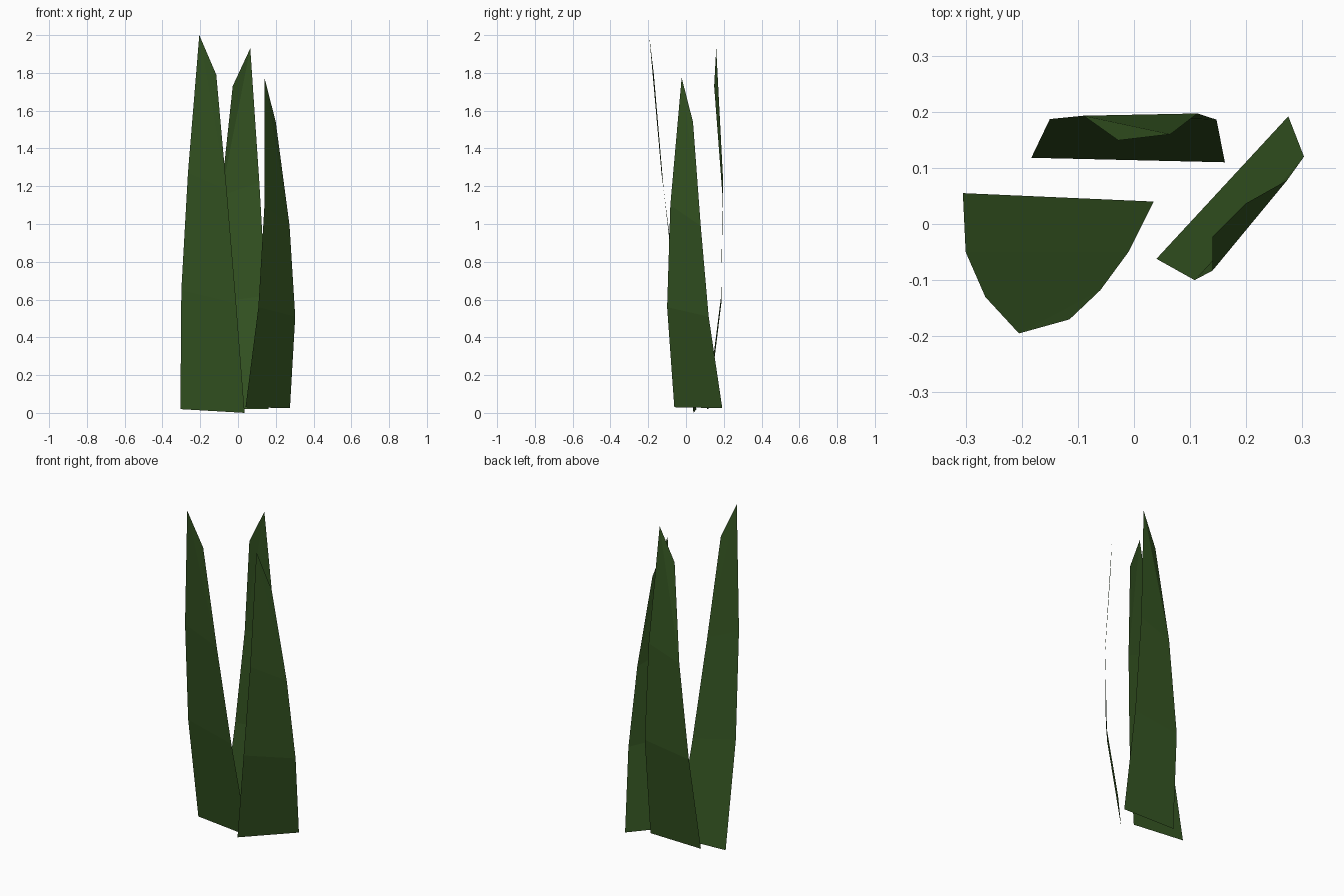
import bpy

if "Cube" in bpy.data.objects:
    bpy.data.objects.remove(bpy.data.objects["Cube"])

green = bpy.data.materials.new("grass_green")
green.diffuse_color = (0.035, 0.09, 0.016, 1)
green.use_nodes = True
green.node_tree.nodes["Principled BSDF"].inputs["Base Color"].default_value = green.diffuse_color


def blade(name, long_edge, short_edge, tip):
    """Single-sheet grass blade: two edges from base upward, joined at a slanted tip.
    The short edge has three points; the long edge has one extra shoulder point."""
    n = len(short_edge)
    verts = short_edge + long_edge + [tip]
    last = len(verts) - 1
    faces = [(i, n + i, n + i + 1, i + 1) for i in range(n - 1)]
    # slanted tip: one face across the blade, one beside the shoulder
    top, side, shoulder = n - 1, 2 * n - 1, 2 * n
    if len(long_edge) == n + 1:
        faces += [(top, side, last), (side, shoulder, last)]
    me = bpy.data.meshes.new(name)
    me.from_pydata(verts, [], faces)
    me.materials.append(green)
    ob = bpy.data.objects.new(name, me)
    bpy.context.collection.objects.link(ob)
    return ob


# front left blade, bending towards the front
blade("front_left_blade",
      [(0.035, 0.04, 0.0), (-0.01, -0.05, 0.58), (-0.06, -0.118, 1.18), (-0.115, -0.17, 1.79)],
      [(-0.305, 0.055, 0.02), (-0.30, -0.05, 0.65), (-0.265, -0.13, 1.27)],
      (-0.205, -0.195, 2.0))

# back blade, curling over at the top
blade("back_blade",
      [(-0.183, 0.118, 0.02), (-0.15, 0.187, 0.58), (-0.09, 0.193, 1.15), (-0.028, 0.149, 1.73)],
      [(0.162, 0.11, 0.02), (0.147, 0.186, 0.62), (0.113, 0.197, 1.22)],
      (0.065, 0.16, 1.93))

# right blade, turned diagonally
blade("right_blade",
      [(0.275, 0.192, 0.025), (0.303, 0.12, 0.51), (0.273, 0.078, 0.99), (0.20, 0.037, 1.54)],
      [(0.04, -0.062, 0.03), (0.108, -0.10, 0.56), (0.14, -0.083, 1.10)],
      (0.14, -0.023, 1.775))
